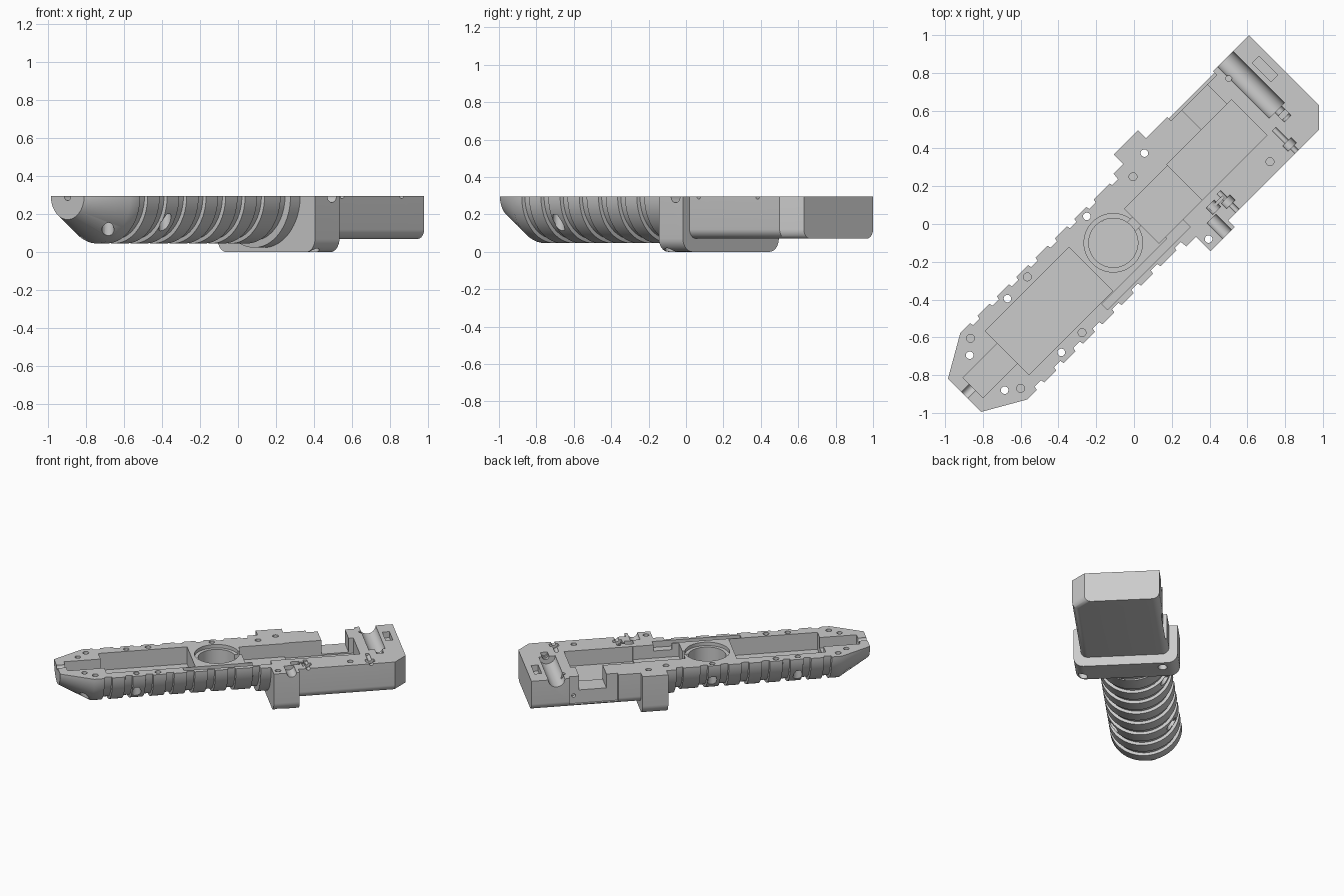
import bpy, bmesh, math
from mathutils import Matrix

cube = bpy.data.objects.get("Cube")
if cube:
    bpy.data.objects.remove(cube, do_unlink=True)

TOP = 0.296      # split plane height
AXIS = -0.007    # sideways offset of the grip axis
TURN = Matrix.Rotation(math.radians(45), 4, 'Z')   # long axis runs diagonally

grey = bpy.data.materials.new("plain_grey")
grey.use_nodes = True
grey.diffuse_color = (0.6, 0.6, 0.6, 1)
grey.node_tree.nodes["Principled BSDF"].inputs["Base Color"].default_value = (0.6, 0.6, 0.6, 1)

cutters = bpy.data.collections.new("cutters")
bpy.context.scene.collection.children.link(cutters)


def finish(name, bm, collection=None):
    bmesh.ops.recalc_face_normals(bm, faces=bm.faces)
    mesh = bpy.data.meshes.new(name)
    bm.to_mesh(mesh)
    bm.free()
    mesh.transform(TURN)
    mesh.materials.append(grey)
    obj = bpy.data.objects.new(name, mesh)
    (collection or bpy.context.scene.collection).objects.link(obj)
    obj.hide_render = collection is not None
    return obj


def loft(sections):
    """Closed solid through equal-length rings of points."""
    bm = bmesh.new()
    rings = [[bm.verts.new(p) for p in ring] for ring in sections]
    n = len(rings[0])
    for a, b in zip(rings, rings[1:]):
        for i in range(n):
            j = (i + 1) % n
            bm.faces.new((a[i], a[j], b[j], b[i]))
    bm.faces.new(rings[0])
    bm.faces.new(rings[-1][::-1])
    return bm


def half_round(u, r, steps=48):
    angles = [math.pi * i / steps for i in range(steps + 1)]
    return [(u, AXIS + r * math.cos(a), TOP - r * math.sin(a)) for a in angles]


def tub(u, v0, v1, z0, r, steps=8):
    """Rectangular section with rounded lower corners."""
    pts = [(u, v1, TOP)]
    for cv, start in ((v1 - r, 0), (v0 + r, math.pi / 2)):
        for i in range(steps + 1):
            a = start + math.pi / 2 * i / steps
            pts.append((u, cv + r * math.cos(a), z0 + r - r * math.sin(a)))
    return pts + [(u, v0, TOP)]


def cut_box(u0, u1, v0, v1, z0, z1=0.4):
    bm = bmesh.new()
    bmesh.ops.create_cube(bm, size=1)
    m = Matrix.Translation(((u0 + u1) / 2, (v0 + v1) / 2, (z0 + z1) / 2))
    bm.transform(m @ Matrix.Diagonal((u1 - u0, v1 - v0, z1 - z0, 1)))
    finish("box_cutter", bm, cutters)


def cut_round(axis, centre, length, r, segments=32):
    bm = bmesh.new()
    bmesh.ops.create_cone(bm, cap_ends=True, segments=segments, radius1=r, radius2=r, depth=length)
    spin = {'Z': Matrix(), 'U': Matrix.Rotation(math.pi / 2, 4, 'Y'),
            'V': Matrix.Rotation(math.pi / 2, 4, 'X')}[axis]
    bm.transform(Matrix.Translation(centre) @ spin)
    finish("round_cutter", bm, cutters)


def groove(u, v0, v1, r):
    cut_round('V', (u, (v0 + v1) / 2, TOP), v1 - v0, r, 24)


def to_local(x, y):
    return (x + y) / math.sqrt(2), (y - x) / math.sqrt(2)


# Grip: tapered nose, stepped rings, plain neck and collar
profile = [(-1.276, 0.124), (-1.057, 0.25)]
for i in range(7):
    u = -0.985 + 0.145 * i
    profile += [(u, 0.25), (u + 0.004, 0.23), (u + 0.052, 0.23), (u + 0.056, 0.25)]
profile += [(0.06, 0.25), (0.064, 0.235), (0.108, 0.235), (0.112, 0.272), (0.184, 0.272)]
grip = finish("grip_shell", loft([half_round(u, r) for u, r in profile]))

# Guard block
guard = finish("guard_block", loft([tub(u, -0.389, 0.336, 0, 0.07) for u in (0.184, 0.366)]))

# Rear housing with one chamfered end corner
housing = finish("rear_housing", loft([tub(0.366, -0.339, 0.276, 0.07, 0.05),
                                       tub(1.047, -0.339, 0.276, 0.07, 0.05),
                                       tub(1.138, -0.247, 0.276, 0.07, 0.05)]))

# Long compartment and nose pocket
cut_box(-0.957, -0.331, -0.172, 0.157, 0.166)
cut_box(-1.216, -0.95, -0.085, 0.064, 0.215)
cut_round('U', (-1.25, AXIS, TOP), 0.12, 0.024)

# Round well with a stepped rim and a wire notch
cut_round('Z', (-0.148, 0.007, 0.25), 0.28, 0.13, 64)
cut_round('Z', (-0.148, 0.007, 0.34), 0.14, 0.155, 64)
cut_box(-0.03, 0.05, -0.03, 0.03, 0.24)

# Wire channel beside the well
cut_box(-0.42, 0.09, -0.222, -0.178, 0.25)
cut_box(0.07, 0.2, -0.222, -0.15, 0.25)

# Middle and rear compartments, side opening
cut_box(0.021, 0.36, -0.165, 0.092, 0.195)
cut_box(0.346, 0.83, -0.166, 0.1, 0.18)
cut_box(0.605, 0.797, 0.09, 0.4, 0.19)

# Recessed side panel above a thin ledge
cut_box(0.525, 0.868, 0.248, 0.4, 0.09)
cut_round('V', (0.835, 0.25, 0.15), 0.06, 0.014, 24)

# Cross trough near the rear, with its pin pockets
groove(0.96, -0.11, 0.4, 0.058)
groove(0.97, -0.18, -0.1, 0.025)
cut_box(0.945, 0.995, -0.165, -0.135, 0.255)
cut_box(1.045, 1.095, 0.02, 0.16, 0.25)
cut_round('U', (1.1, 0.15, TOP), 0.12, 0.015, 24)
cut_round('Z', (0.9, 0.19, 0.3), 0.08, 0.016, 24)

# Fastener grooves along the other side
for u, inner, nut in ((0.88, -0.17, -0.285), (0.436, -0.2, -0.27)):
    groove(u, -0.4, inner, 0.014)
    groove(u, nut - 0.02, nut + 0.02, 0.032)
groove(0.31, -0.45, -0.27, 0.034)
groove(0.36, -0.26, -0.21, 0.03)
cut_box(0.34, 0.436, -0.24, -0.225, 0.27)

# Screw holes with counterbores from beneath
for x, y in ((-0.25, 0.04), (0.055, 0.375), (-0.67, -0.395), (-0.87, -0.695),
             (-0.685, -0.88), (-0.385, -0.68), (0.395, -0.08)):
    u, v = to_local(x, y)
    cut_round('Z', (u, v, 0.15), 0.5, 0.02, 24)
    cut_round('Z', (u, v, 0.05), 0.3, 0.032, 24)

# Blind alignment holes
for x, y in ((-0.005, 0.25), (-0.565, -0.28), (-0.865, -0.605), (-0.6, -0.87),
             (-0.275, -0.575), (0.255, -0.015), (0.72, 0.33)):
    u, v = to_local(x, y)
    cut_round('Z', (u, v, 0.3), 0.08, 0.021, 24)

# Cut every part, then drop the cutters
for obj in (grip, guard, housing):
    bpy.ops.object.select_all(action='DESELECT')
    obj.select_set(True)
    bpy.context.view_layer.objects.active = obj
    mod = obj.modifiers.new("pockets", 'BOOLEAN')
    mod.operation = 'DIFFERENCE'
    mod.operand_type = 'COLLECTION'
    mod.collection = cutters
    mod.solver = 'EXACT'
    mod.use_self = True
    bpy.ops.object.modifier_apply(modifier=mod.name)
    bpy.ops.object.shade_smooth_by_angle(angle=math.radians(30))
for cutter in list(cutters.objects):
    bpy.data.objects.remove(cutter, do_unlink=True)
bpy.data.collections.remove(cutters)
